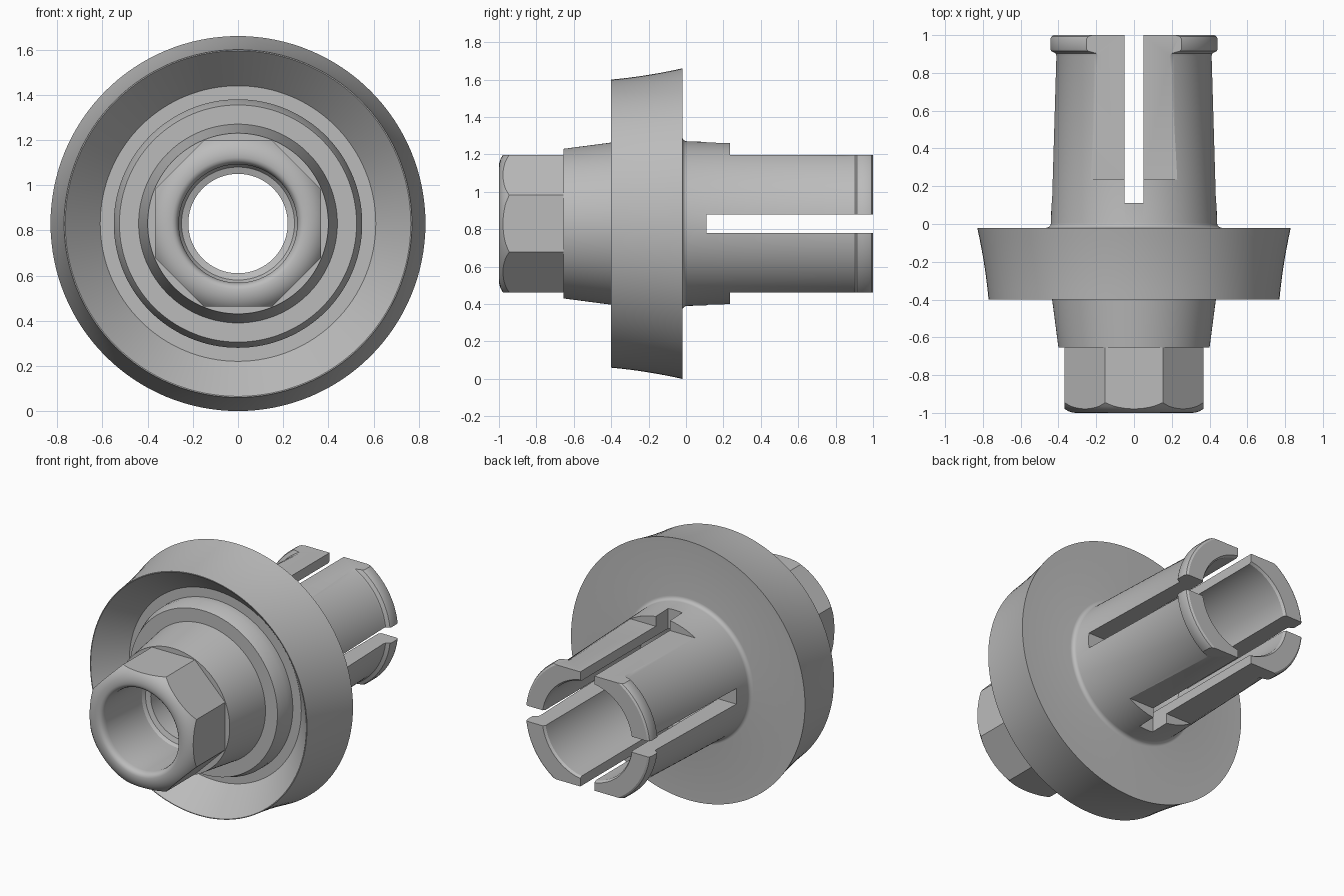
import bpy, bmesh, math
from mathutils import Matrix, Vector

if "Cube" in bpy.data.objects:
    bpy.data.objects.remove(bpy.data.objects["Cube"])

AXIS_Z = 0.83      # height of the turning axis
FLAT = 0.3675      # distance from axis to wrench flats and prong flats

steel = bpy.data.materials.new("steel_grey")
steel.use_nodes = True
GREY = (0.5, 0.5, 0.5, 1)
steel.diffuse_color = GREY
steel.node_tree.nodes["Principled BSDF"].inputs["Base Color"].default_value = GREY


def finish(bm, name):
    bmesh.ops.recalc_face_normals(bm, faces=bm.faces)
    mesh = bpy.data.meshes.new(name)
    bm.to_mesh(mesh)
    bm.free()
    mesh.materials.append(steel)
    ob = bpy.data.objects.new(name, mesh)
    ob.location.z = AXIS_Z
    bpy.context.collection.objects.link(ob)
    return ob


def lathe(name, profile, steps=128):
    """Revolve a closed (y, radius) profile around the y axis."""
    bm = bmesh.new()
    rings = []
    for i in range(steps):
        a = 2 * math.pi * i / steps
        rings.append([bm.verts.new((r * math.cos(a), y, r * math.sin(a))) for y, r in profile])
    n = len(profile)
    for i in range(steps):
        p, q = rings[i], rings[(i + 1) % steps]
        for j in range(n):
            k = (j + 1) % n
            bm.faces.new((p[j], p[k], q[k], q[j]))
    return finish(bm, name)


def box(name, lo, hi):
    lo, hi = Vector(lo), Vector(hi)
    bm = bmesh.new()
    bmesh.ops.create_cube(bm, size=1, matrix=Matrix.Translation((lo + hi) / 2)
                          @ Matrix.Diagonal((*(hi - lo), 1)))
    return finish(bm, name)


def boolean(ob, cutter, operation):
    cutter.hide_render = True
    mod = ob.modifiers.new("cut", 'BOOLEAN')
    mod.object, mod.operation, mod.solver = cutter, operation, 'EXACT'
    bpy.context.view_layer.objects.active = ob
    bpy.ops.object.modifier_apply(modifier=mod.name)
    bpy.data.objects.remove(cutter)


def smooth(ob):
    bpy.ops.object.select_all(action='DESELECT')
    ob.select_set(True)
    bpy.context.view_layer.objects.active = ob
    bpy.ops.object.shade_smooth_by_angle(angle=math.radians(28))


# Turned body: collar, cupped flange, tapered tube with lip, stepped bore
collar = [(-0.655, 0.262), (-0.655, 0.40), (-0.35, 0.44)]
cup = [(-0.35, 0.525), (-0.28, 0.55), (-0.23, 0.55), (-0.23, 0.61), (-0.4, 0.765)]
flare = [(-0.4 + 0.38 * t, 0.77 + 0.035 * t + 0.025 * t * t) for t in (i / 8 for i in range(9))]
fillet = [(0.005 - 0.025 * math.cos(a), 0.465 - 0.025 * math.sin(a))
          for a in (math.radians(18 * i) for i in range(6))]
lip = [(0.89, 0.414), (0.903, 0.418), (0.91, 0.43), (0.915, 0.44), (0.925, 0.445),
       (0.98, 0.445), (0.993, 0.44), (1.0, 0.428)]
bore = [(1.0, 0.32), (0.985, 0.31), (0.04, 0.31), (0.0, 0.22),
        (-0.57, 0.22), (-0.58, 0.25), (-0.6, 0.262)]
body = lathe("flanged_body", collar + cup + flare + fillet + lip + bore)

# Flats above and below the prongs
for s in (-1, 1):
    z0, z1 = sorted((s * FLAT, s * 0.7))
    boolean(body, box("flat_cutter", (-0.6, 0.235, z0), (0.6, 1.1, z1)), 'DIFFERENCE')

# Crossed slots that split the tube into four prongs
boolean(body, box("upright_slot_cutter", (-0.05, 0.11, -0.6), (0.05, 1.1, 0.6)), 'DIFFERENCE')
boolean(body, box("level_slot_cutter", (-0.6, 0.11, -0.05), (0.6, 1.1, 0.05)), 'DIFFERENCE')
smooth(body)

# Eight-sided nut with a rounded nose: turned blank trimmed by an octagonal prism
nut = lathe("octagonal_nut", [
    (-0.655, 0.262), (-0.655, 0.42), (-0.92, 0.42), (-0.945, 0.398), (-0.965, 0.382),
    (-0.98, 0.366), (-0.991, 0.347), (-0.998, 0.327), (-1.0, 0.31), (-1.0, 0.292),
    (-0.996, 0.28), (-0.988, 0.271), (-0.975, 0.265), (-0.96, 0.262)])
bm = bmesh.new()
bmesh.ops.create_cone(bm, cap_ends=True, segments=8, depth=1,
                      radius1=FLAT / math.cos(math.pi / 8), radius2=FLAT / math.cos(math.pi / 8))
# turn the prism so that flats face up, down and sideways
top = max(bm.verts, key=lambda v: v.co.x)
spin = math.pi / 8 - math.atan2(top.co.y, top.co.x)
bmesh.ops.transform(bm, verts=bm.verts, matrix=Matrix.Translation((0, -0.9, 0))
                    @ Matrix.Rotation(math.pi / 2, 4, 'X') @ Matrix.Rotation(spin, 4, 'Z'))
boolean(nut, finish(bm, "octagon_trimmer"), 'INTERSECT')
smooth(nut)
